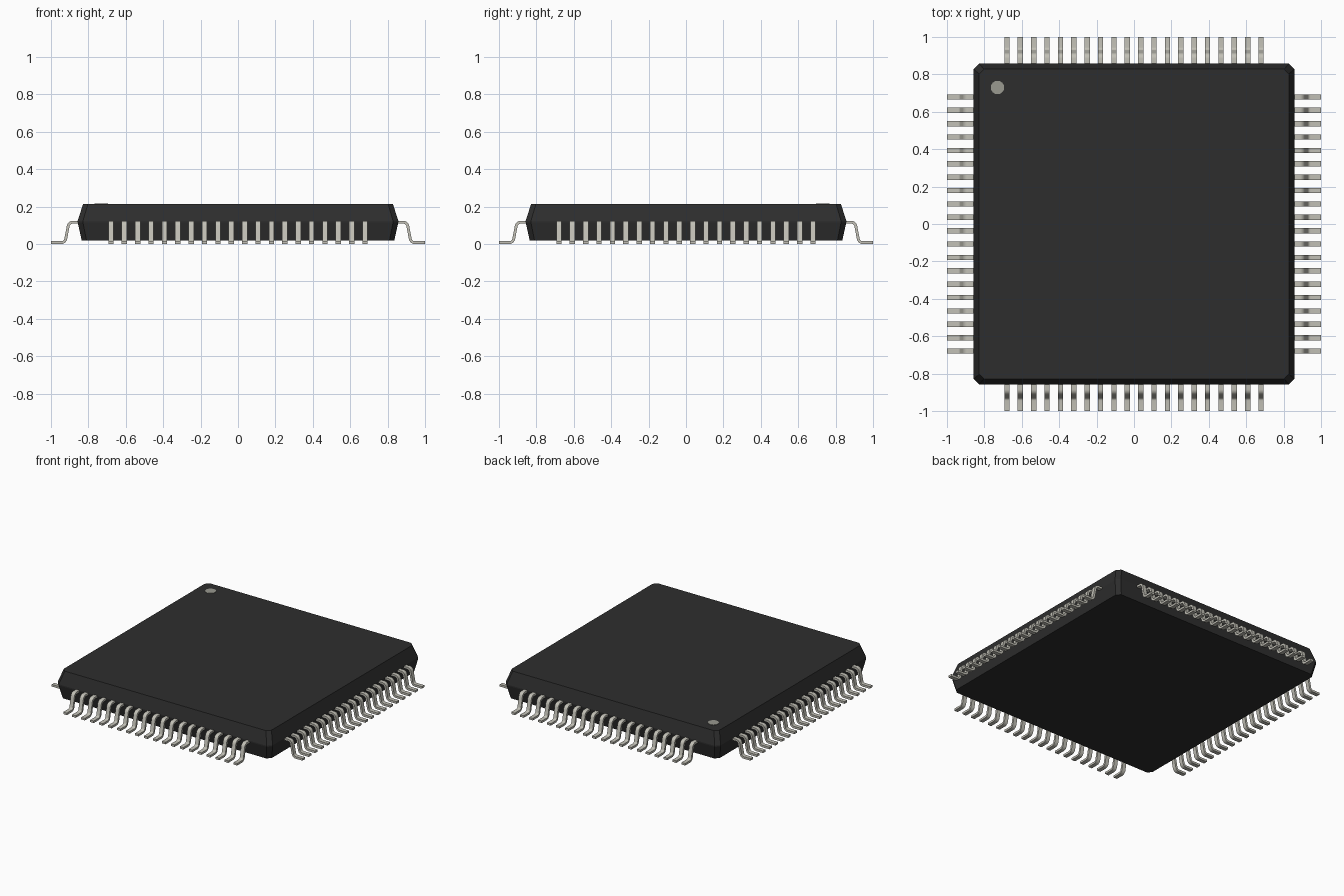
import bpy, bmesh, math
from mathutils import Vector, Matrix

if "Cube" in bpy.data.objects:
    bpy.data.objects.remove(bpy.data.objects["Cube"])


def material(name, rgb):
    m = bpy.data.materials.new(name)
    m.diffuse_color = (*rgb, 1)
    m.use_nodes = True
    m.node_tree.nodes["Principled BSDF"].inputs["Base Color"].default_value = m.diffuse_color
    return m


BLACK = material("black_resin", (0.027, 0.027, 0.027))
METAL = material("tinned_metal", (0.54, 0.53, 0.47))
MARK = material("grey_mark", (0.32, 0.32, 0.28))


def make_object(name, bm, mat):
    bmesh.ops.recalc_face_normals(bm, faces=bm.faces)
    mesh = bpy.data.meshes.new(name)
    bm.to_mesh(mesh)
    bm.free()
    mesh.materials.append(mat)
    ob = bpy.data.objects.new(name, mesh)
    bpy.context.collection.objects.link(ob)
    return ob


# Package body: chamfered square sections, widest at the mould line
bm = bmesh.new()
rings = []
for half, cut, z in [(0.836, 0.026, 0.02), (0.857, 0.028, 0.116),
                     (0.857, 0.028, 0.124), (0.828, 0.026, 0.215)]:
    a, b = half, half - cut
    outline = [(a, -b), (a, b), (b, a), (-b, a), (-a, b), (-a, -b), (-b, -a), (b, -a)]
    rings.append([bm.verts.new((x, y, z)) for x, y in outline])
for low, high in zip(rings, rings[1:]):
    for i in range(8):
        j = (i + 1) % 8
        bm.faces.new((low[i], low[j], high[j], high[i]))
bm.faces.new(rings[0])
bm.faces.new(rings[-1])
make_object("package_body", bm, BLACK)

# Pin one marker: thin disc on the top
bm = bmesh.new()
bmesh.ops.create_cone(bm, cap_ends=True, segments=32, radius1=0.036, radius2=0.036,
                      depth=0.004, matrix=Matrix.Translation((-0.73, 0.73, 0.2155)))
make_object("pin_one_marker", bm, MARK)

# Gull-wing lead centre line: shoulder, rounded bend, slope, rounded bend, foot
THICK, WIDTH, PITCH, COUNT = 0.015, 0.0286, 0.0715, 20
SLOPE, RADIUS, STEPS = math.radians(79), 0.024, 6
Z_TOP, Z_FOOT = 0.1165, THICK / 2
path = [Vector((0.84, Z_TOP))]
for i in range(STEPS + 1):
    t = SLOPE * i / STEPS
    path.append(Vector((0.884 + RADIUS * math.sin(t), Z_TOP - RADIUS * (1 - math.cos(t)))))
drop = path[-1].y - Z_FOOT - RADIUS * (1 - math.cos(SLOPE))
foot_x = path[-1].x + drop / math.tan(SLOPE) + RADIUS * math.sin(SLOPE)
for i in range(STEPS + 1):
    t = SLOPE * (1 - i / STEPS)
    path.append(Vector((foot_x - RADIUS * math.sin(t), Z_FOOT + RADIUS * (1 - math.cos(t)))))
path.append(Vector((1.0, Z_FOOT)))


def add_lead(bm, y):
    sections = []
    for i, p in enumerate(path):
        d = (path[min(i + 1, len(path) - 1)] - path[max(i - 1, 0)]).normalized()
        n = Vector((-d.y, d.x)) * THICK / 2
        sections.append([bm.verts.new((p.x + s * n.x, y + w * WIDTH / 2, p.y + s * n.y))
                         for s, w in ((-1, -1), (-1, 1), (1, 1), (1, -1))])
    for a, b in zip(sections, sections[1:]):
        for k in range(4):
            m = (k + 1) % 4
            bm.faces.new((a[k], a[m], b[m], b[k]))
    bm.faces.new(sections[0])
    bm.faces.new(sections[-1])


# One row of leads on each of the four sides
for k, side in enumerate(("right", "back", "left", "front")):
    bm = bmesh.new()
    for i in range(COUNT):
        add_lead(bm, (i - (COUNT - 1) / 2) * PITCH)
    bmesh.ops.rotate(bm, verts=bm.verts, cent=(0, 0, 0),
                     matrix=Matrix.Rotation(k * math.pi / 2, 3, "Z"))
    row = make_object(side + "_lead_row", bm, METAL)
    bpy.ops.object.select_all(action="DESELECT")
    row.select_set(True)
    bpy.context.view_layer.objects.active = row
    bpy.ops.object.shade_smooth_by_angle(angle=math.radians(35))
